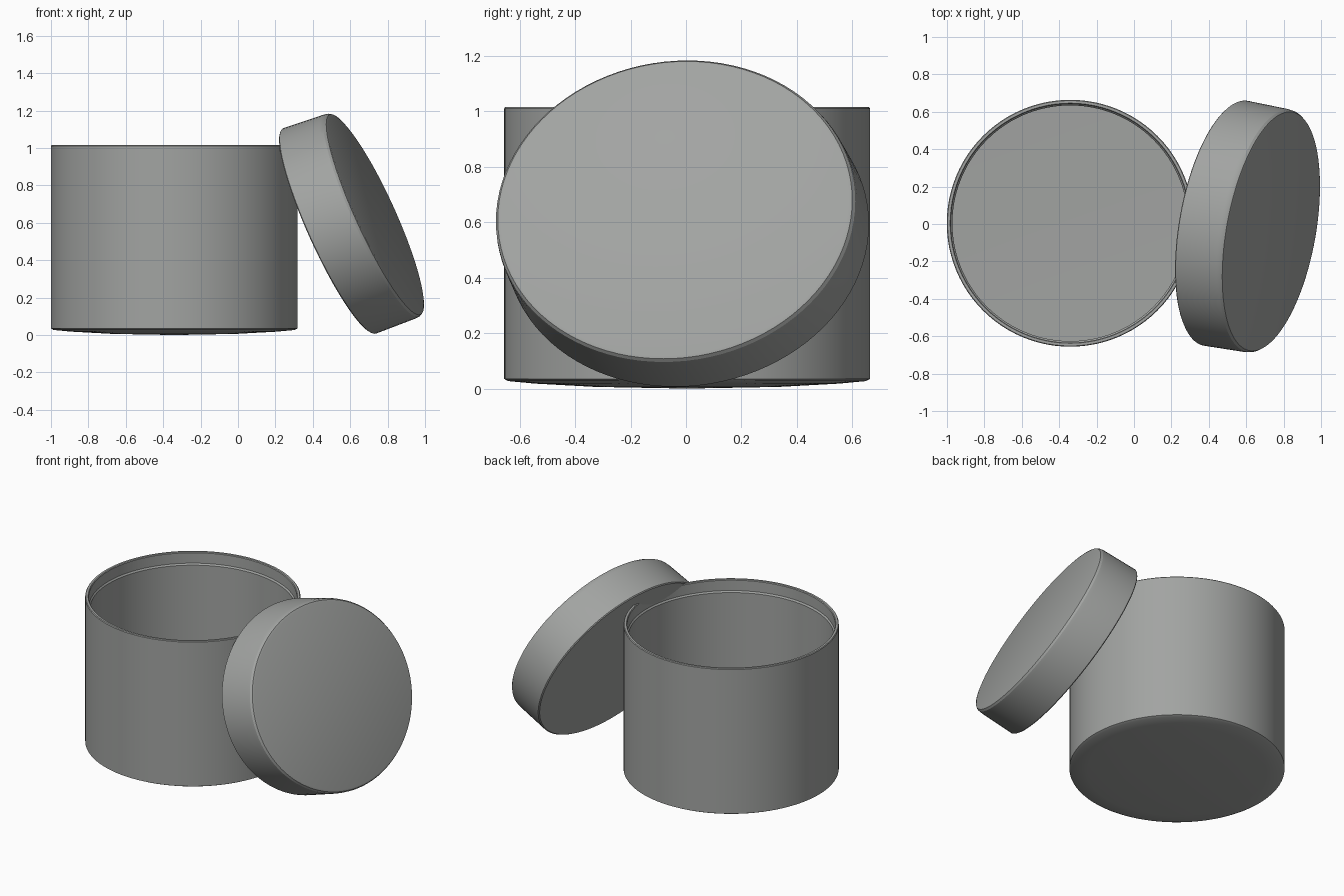
import bpy, bmesh, math
from mathutils import Matrix, Vector

if "Cube" in bpy.data.objects:
    bpy.data.objects.remove(bpy.data.objects["Cube"])

SEGMENTS = 96

grey = bpy.data.materials.new("plain grey")
grey.diffuse_color = (0.36, 0.37, 0.36, 1.0)
grey.use_nodes = True
grey.node_tree.nodes["Principled BSDF"].inputs["Base Color"].default_value = grey.diffuse_color


def lathe(name, profile, matrix):
    """Spin a (radius, height) profile round z; the ends sit on the axis."""
    bm = bmesh.new()
    rings = []
    for r, z in profile:
        if r == 0:
            rings.append([bm.verts.new((0, 0, z))] * SEGMENTS)
        else:
            rings.append([bm.verts.new((r * math.cos(t), r * math.sin(t), z))
                          for t in (2 * math.pi * i / SEGMENTS for i in range(SEGMENTS))])
    for low, high in zip(rings, rings[1:]):
        for i in range(SEGMENTS):
            j = (i + 1) % SEGMENTS
            corners = list(dict.fromkeys((low[i], low[j], high[j], high[i])))
            bm.faces.new(corners)
    bm.transform(matrix)
    bmesh.ops.recalc_face_normals(bm, faces=bm.faces)
    mesh = bpy.data.meshes.new(name)
    bm.to_mesh(mesh)
    bm.free()
    mesh.materials.append(grey)
    obj = bpy.data.objects.new(name, mesh)
    bpy.context.collection.objects.link(obj)
    bpy.ops.object.select_all(action='DESELECT')
    obj.select_set(True)
    bpy.context.view_layer.objects.active = obj
    bpy.ops.object.shade_smooth_by_angle(angle=math.radians(25))
    return obj


# Open round box: faintly domed base, thin wall, small step inside the rim
lathe("box_body",
      [(0, 0.0), (0.33, 0.006), (0.55, 0.018), (0.645, 0.027), (0.66, 0.035),
       (0.66, 1.01), (0.656, 1.015), (0.642, 1.015), (0.638, 1.01),
       (0.638, 0.94), (0.63, 0.93), (0.63, 0.06), (0, 0.05)],
      Matrix.Translation((-0.341, 0.004, 0)))

# Lid leaning on the box, slightly flattened in height
axis = Vector((0.915, -0.165, 0.368)).normalized()
lean = axis.to_track_quat('Z', 'Y').to_matrix().to_4x4()
flatten = Matrix.Diagonal((1, 1, 0.89, 1))
lathe("lid",
      [(0, 0.0), (0.658, 0.0), (0.665, 0.006), (0.660, 0.235),
       (0.657, 0.258), (0.648, 0.271), (0.635, 0.275), (0, 0.278)],
      Matrix.Translation((0.485, 0.005, 0.555)) @ flatten @ lean)
